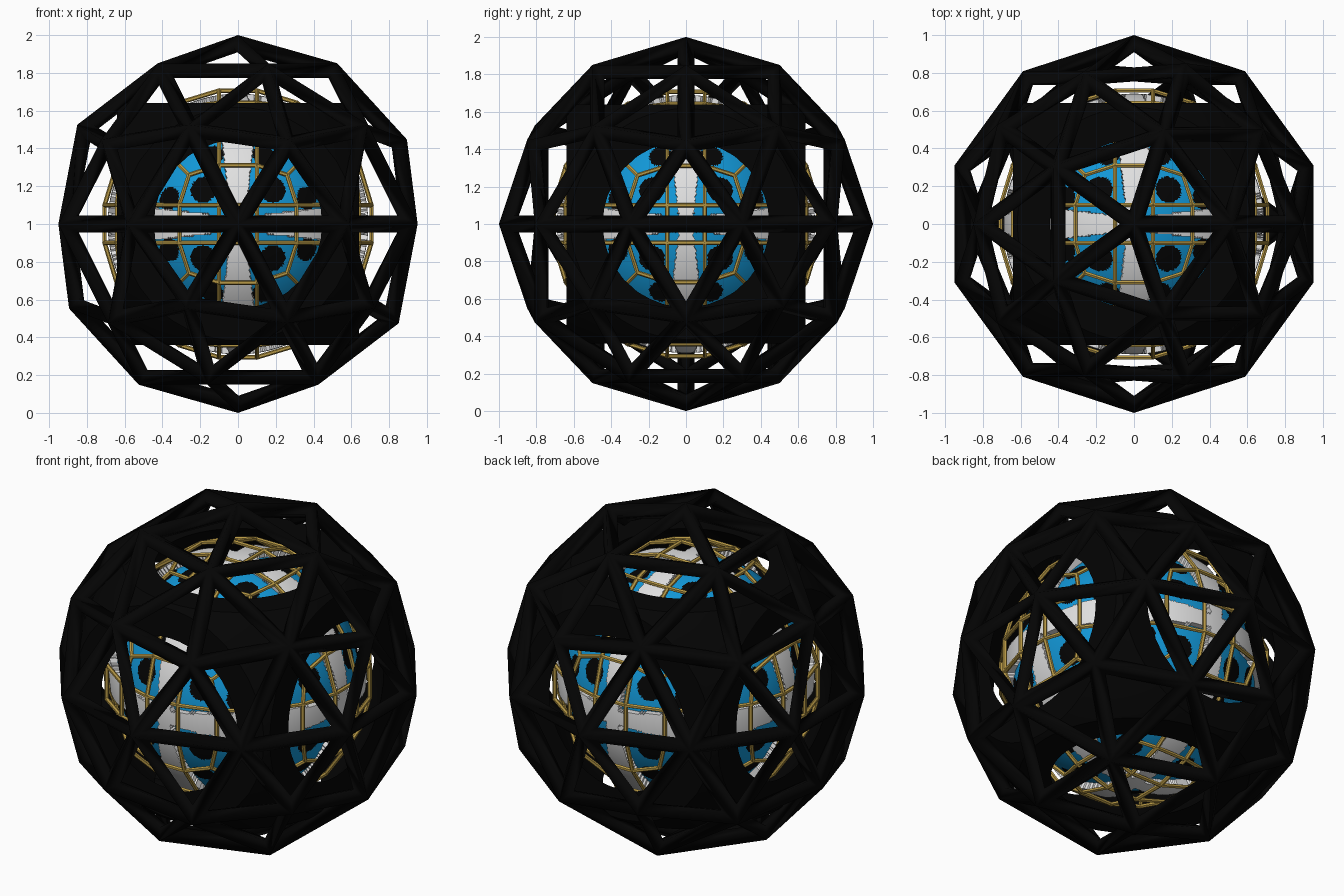
import bpy, bmesh
from itertools import permutations, product
from mathutils import Vector

cube = bpy.data.objects.get("Cube")
if cube:
    bpy.data.objects.remove(cube, do_unlink=True)

CENTRE = Vector((0, 0, 1))


def material(name, colour):
    m = bpy.data.materials.new(name)
    m.use_nodes = True
    m.diffuse_color = (*colour, 1)
    bsdf = m.node_tree.nodes["Principled BSDF"]
    bsdf.inputs["Base Color"].default_value = (*colour, 1)
    bsdf.inputs["Roughness"].default_value = 0.8
    return m


black = material("black", (0.0012, 0.0012, 0.0012))
white = material("white", (0.75, 0.75, 0.75))
blue = material("blue", (0.006, 0.31, 0.68))
gold = material("gold", (0.48, 0.32, 0.06))


def finish(name, *mats):
    ob = bpy.context.object
    ob.name = ob.data.name = name
    ob.data.materials.clear()
    for m in mats:
        ob.data.materials.append(m)
    return ob


def apply_modifiers(ob):
    bpy.ops.object.select_all(action='DESELECT')
    ob.select_set(True)
    bpy.context.view_layer.objects.active = ob
    for mod in list(ob.modifiers):
        bpy.ops.object.modifier_apply(modifier=mod.name)


def folded(point):
    """Direction with its absolute coordinates in rising order."""
    return Vector(sorted(abs(c) for c in point)).normalized()


# Outer geodesic cage
bpy.ops.mesh.primitive_ico_sphere_add(subdivisions=2, radius=0.955, location=CENTRE)
cage = finish("outer_cage", black)
wire = cage.modifiers.new("struts", 'WIREFRAME')
wire.thickness = 0.09
wire.offset = 0
wire.use_even_offset = True
wire.use_replace = True
apply_modifiers(cage)
reach = max(abs(v.co.y) for v in cage.data.vertices)
for v in cage.data.vertices:
    v.co /= reach
bpy.ops.object.shade_smooth()

# Hollow block with rounded corners and a round window in every face
bpy.ops.mesh.primitive_cube_add(size=1.28, location=CENTRE)
block = finish("hollow_block", black)
cutters = []
for name, radius, operation in (("corner_cutter", 0.89, 'INTERSECT'),
                                ("hollow_cutter", 0.78, 'DIFFERENCE')):
    bpy.ops.mesh.primitive_uv_sphere_add(segments=64, ring_count=32,
                                         radius=radius, location=CENTRE)
    cutter = finish(name, black)
    cutter.hide_render = True
    mod = block.modifiers.new(name, 'BOOLEAN')
    mod.operation = operation
    mod.solver = 'EXACT'
    mod.object = cutter
    cutters.append(cutter)
apply_modifiers(block)
for cutter in cutters:
    bpy.data.objects.remove(cutter, do_unlink=True)
bpy.ops.object.shade_smooth_by_angle()

# Blue core ball with black spots
bpy.ops.mesh.primitive_ico_sphere_add(subdivisions=7, radius=0.65, location=CENTRE)
ball = finish("core_ball", blue, black)
SPOTS = [(Vector(s).normalized(), r) for s, r in
         (((0.28, 0.28, 0.91), 0.11), ((0.21, 0.56, 0.8), 0.095))]
for p in ball.data.polygons:
    d = folded(p.center)
    if any((d - s).length < r for s, r in SPOTS):
        p.material_index = 1
bpy.ops.object.shade_smooth()

# White bands standing proud of the ball along its three great circles
bpy.ops.mesh.primitive_ico_sphere_add(subdivisions=7, radius=0.69, location=CENTRE)
bands = finish("white_bands", white)
bm = bmesh.new()
bm.from_mesh(bands.data)
spare = []
for f in bm.faces:
    d = folded(f.calc_center_median())
    if d.x > 0.05 + 0.11 * d.y:
        spare.append(f)
bmesh.ops.delete(bm, geom=spare, context='FACES')
bm.to_mesh(bands.data)
bm.free()
solid = bands.modifiers.new("depth", 'SOLIDIFY')
solid.thickness = 0.045
solid.offset = -1
apply_modifiers(bands)
bpy.ops.object.shade_smooth_by_angle()

# Gold lattice: joints repeated over every axis and octant
KINDS = {"corner": (0.1, 0.1, 0.706), "rung": (0.31, 0.1, 0.64),
         "fork": (0.26, 0.26, 0.62), "hub": (1, 1, 1), "middle": (0.5, 0.1, 0.5)}
joints = []
for kind, base in KINDS.items():
    places = {tuple(c * s for c, s in zip(perm, signs))
              for perm in permutations(base) for signs in product((1, -1), repeat=3)}
    joints += [(kind, Vector(p).normalized() * 0.72) for p in sorted(places)]


def linked(a, b):
    gap = (a[1] - b[1]).length
    same_octant = all(s * t > 0 for s, t in zip(a[1], b[1]))
    pair = {a[0], b[0]}
    if pair == {"fork", "hub"}:
        return same_octant and gap < 0.35
    if pair == {"rung", "middle"}:
        return same_octant and gap < 0.3
    return gap < 0.225


bm = bmesh.new()
for i, a in enumerate(joints):
    for b in joints[:i]:
        if linked(a, b):
            axis = b[1] - a[1]
            turn = axis.to_track_quat('Z', 'Y').to_matrix().to_4x4()
            turn.translation = (a[1] + b[1]) / 2
            bmesh.ops.create_cone(bm, cap_ends=True, segments=6, radius1=0.012,
                                  radius2=0.012, depth=axis.length + 0.01, matrix=turn)
mesh = bpy.data.meshes.new("gold_lattice")
bm.to_mesh(mesh)
bm.free()
lattice = bpy.data.objects.new("gold_lattice", mesh)
lattice.location = CENTRE
mesh.materials.append(gold)
bpy.context.collection.objects.link(lattice)
